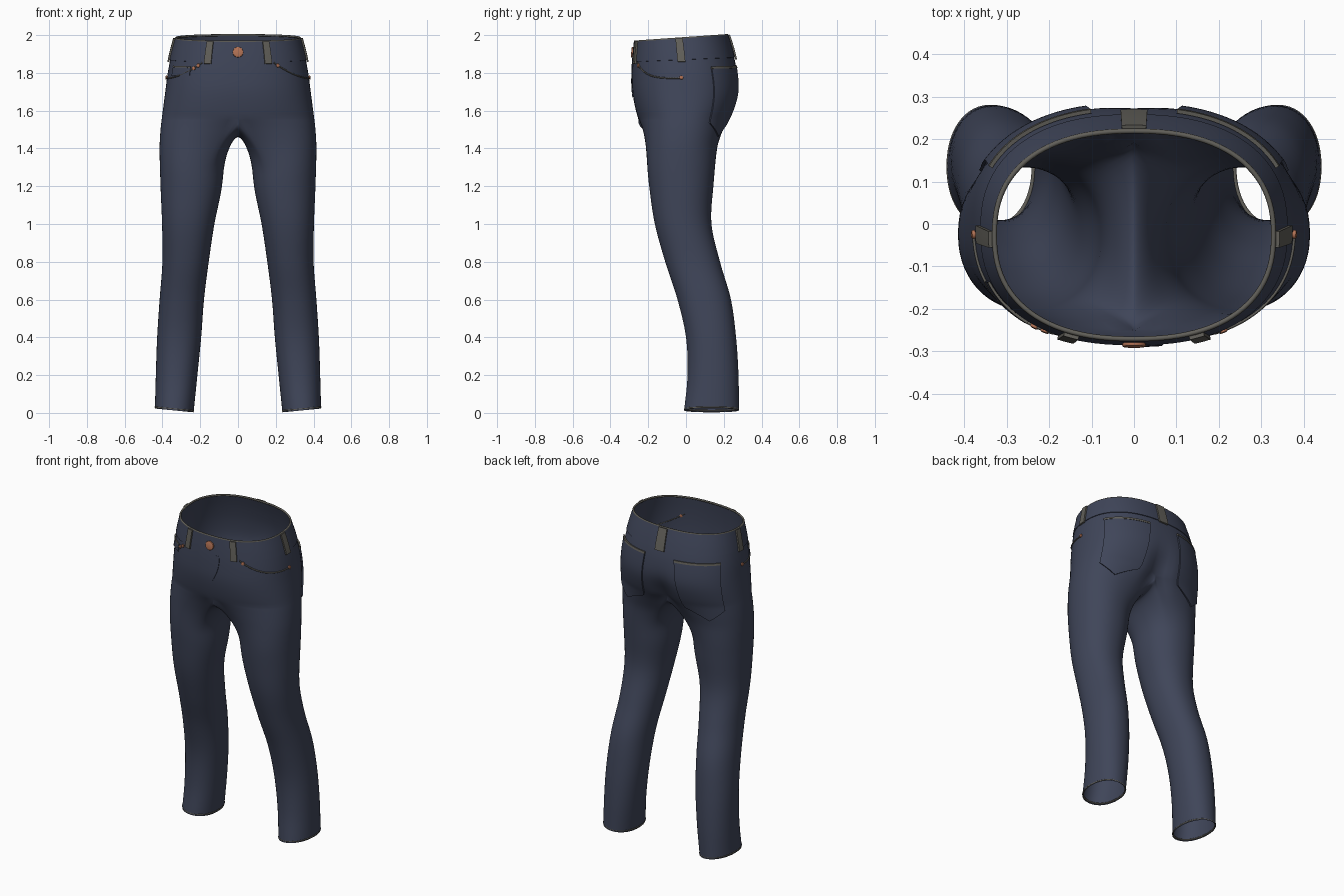
import bpy, bmesh, math
from mathutils import Vector

if "Cube" in bpy.data.objects:
    bpy.data.objects.remove(bpy.data.objects["Cube"])

def material(name, rgb):
    m = bpy.data.materials.new(name)
    m.diffuse_color = (*rgb, 1)
    m.use_nodes = True
    m.node_tree.nodes["Principled BSDF"].inputs["Base Color"].default_value = m.diffuse_color
    return m

DENIM = material("denim blue", (0.05, 0.06, 0.10))
TRIM = material("grey trim", (0.12, 0.115, 0.10))
COPPER = material("copper", (0.45, 0.17, 0.09))

# Body profile: height, inner x, outer x, front y, back y
ROWS = [(0.003, .235, .44, -.01, .28), (.2, .215, .435, .008, .278), (.4, .195, .428, 0, .265),
        (.6, .18, .415, -.045, .238), (.8, .155, .40, -.11, .18), (1.0, .125, .402, -.165, .135),
        (1.2, .085, .41, -.195, .145), (1.4, .07, .415, -.215, .168), (1.5, .07, .41, -.235, .203),
        (1.6, .07, .398, -.265, .25), (1.7, .07, .385, -.283, .276), (1.8, .07, .372, -.285, .27),
        (1.9, .07, .352, -.28, .247), (1.985, .07, .33, -.272, .22)]
SPLIT, BLEND, TOP = 1.56, 0.30, 1.985

def section(z):
    """Smoothly interpolate the body profile at a height."""
    n = len(ROWS)
    i = max(k for k in range(n - 1) if k == 0 or ROWS[k][0] <= z)
    a, b = ROWS[i], ROWS[i + 1]
    p, q = ROWS[max(i - 1, 0)], ROWS[min(i + 2, n - 1)]
    h = b[0] - a[0]
    t = (z - a[0]) / h
    out = []
    for c in range(1, 5):
        m0 = (b[c] - p[c]) / (b[0] - p[0]) * h
        m1 = (q[c] - a[c]) / (q[0] - a[0]) * h
        out.append((2*t**3 - 3*t*t + 1) * a[c] + (t**3 - 2*t*t + t) * m0
                   + (3*t*t - 2*t**3) * b[c] + (t**3 - t*t) * m1)
    return out

def power(v, e):
    return math.copysign(abs(v) ** e, v)

def hip_point(u, z):
    """Half hip outline, front centre (u=0) to back centre (u=1)."""
    _, xo, yf, yb = section(z)
    a = math.pi * (u - 0.5)
    x = xo * max(math.cos(a), 0) ** (2 / 2.35) if 0 < u < 1 else 0
    y = (yf + yb) / 2 + (yb - yf) / 2 * power(math.sin(a), 2 / 2.35)
    if u > 0.5:
        y -= 0.04 * math.exp(-(x / .06) ** 2) * math.exp(-((z - 1.56) / .12) ** 2)
    return x, y

def leg_point(a, z):
    xi, xo, yf, yb = section(z)
    return ((xi + xo) / 2 + (xo - xi) / 2 * power(math.cos(a), 2 / 2.15),
            (yf + yb) / 2 + (yb - yf) / 2 * power(math.sin(a), 2 / 2.15))

CORNER = math.radians(125)

def blend(z):
    s = min(max((SPLIT - z) / BLEND, 0), 1)
    return s, math.sin(math.pi / 2 * s)

def surface(u, z):
    """Outer surface of the +x half."""
    _, w = blend(z)
    hx, hy = hip_point(u, z)
    lx, ly = leg_point(CORNER * (2 * u - 1), z)
    x, y = hx + (lx - hx) * w, hy + (ly - hy) * w
    tilt = min(max((z - 1.7) / 0.28, 0), 1.0)
    hem = max(0, 1 - z / 0.12)
    return Vector((x, y, z + tilt * .07 * y + hem * .1 * (x - .235)))

def inner_surface(v, z):
    """Inner leg surface, back corner (v=0) to front corner (v=1)."""
    s, w = blend(z)
    y0, y1 = hip_point(1, z)[1], hip_point(0, z)[1]
    hy = (y0 + y1) / 2 + (y0 - y1) / 2 * math.cos(math.pi * v)
    lx, ly = leg_point(CORNER + v * (2 * math.pi - 2 * CORNER), z)
    mid = 1.46 - (1.46 - SPLIT + BLEND) * s ** 1.6 if s < 1 else z
    hem = max(0, 1 - z / 0.12)
    zz = z + (mid - z) * math.sin(math.pi * v) ** 0.7
    x = lx * w
    return Vector((x, hy + (ly - hy) * w, zz + hem * .1 * (x - .235)))

def offset_point(u, z, off):
    e = 0.004
    du = surface(min(u + e, 1), z) - surface(max(u - e, 0), z)
    dz = surface(u, min(z + e, TOP)) - surface(u, z - e)
    n = du.cross(dz)
    if u < .001 or u > .999:
        n.x = 0
    return surface(u, z) + n.normalized() * off

def finish(ob, mat, angle=40):
    ob.data.materials.append(mat)
    bpy.ops.object.select_all(action='DESELECT')
    bpy.context.view_layer.objects.active = ob
    ob.select_set(True)
    for m in list(ob.modifiers):
        bpy.ops.object.modifier_apply(modifier=m.name)
    bpy.ops.object.shade_smooth_by_angle(angle=math.radians(angle))
    return ob

def new_object(name, data):
    ob = bpy.data.objects.new(name, data)
    bpy.context.collection.objects.link(ob)
    return ob

def patch(name, f, ns, nt, mat, off=0.001, thick=0.006, sides=(1, -1)):
    """Thin plate lying on the body; f maps (s,t) to (u,z)."""
    me = bpy.data.meshes.new(name)
    vs, fs = [], []
    for sx in sides:
        b = len(vs)
        for i in range(ns + 1):
            for j in range(nt + 1):
                p = offset_point(*f(i / ns, j / nt), off)
                vs.append((p.x * sx, p.y, p.z))
        for i in range(ns):
            for j in range(nt):
                k = b + i * (nt + 1) + j
                q = (k, k + 1, k + nt + 2, k + nt + 1)
                fs.append(q if sx > 0 else q[::-1])
    me.from_pydata(vs, [], fs)
    bm = bmesh.new()
    bm.from_mesh(me)
    bmesh.ops.remove_doubles(bm, verts=bm.verts, dist=1e-4)
    bm.to_mesh(me)
    ob = new_object(name, me)
    m = ob.modifiers.new("thickness", 'SOLIDIFY')
    m.thickness, m.offset = thick, 1
    return finish(ob, mat)

def tube(name, pts, r, mat, closed=False):
    cu = bpy.data.curves.new(name, 'CURVE')
    cu.dimensions, cu.bevel_depth, cu.bevel_resolution = '3D', r, 1
    sp = cu.splines.new('POLY')
    sp.points.add(len(pts) - 1)
    for q, p in zip(sp.points, pts):
        q.co = (*p, 1)
    sp.use_cyclic_u = closed
    cu.materials.append(mat)
    return new_object(name, cu)

def rivet(name, p, n, r, depth):
    bpy.ops.mesh.primitive_cylinder_add(vertices=20, radius=r, depth=depth, location=p)
    ob = bpy.context.object
    ob.name = name
    ob.rotation_euler = n.to_track_quat('Z', 'Y').to_euler()
    b = ob.modifiers.new("round", 'BEVEL')
    b.width, b.segments = depth * .3, 2
    finish(ob, COPPER)

def flip(p, sx):
    return Vector((p.x * sx, p.y, p.z))

# Trouser body: hips and both legs
M, K = 40, 18
bm = bmesh.new()
hip_z = [TOP - (TOP - SPLIT) * i / 18 for i in range(19)]
leg_z = [SPLIT - BLEND * (i / 14) ** 1.3 for i in range(15)]
leg_z += [1.26 - (1.26 - .003) * i / 36 for i in range(1, 37)]
for sx in (1, -1):
    def skin(zs, ring, closed):
        prev = None
        for z in zs:
            row = [bm.verts.new(flip(p, sx)) for p in ring(z)]
            if prev:
                n = len(row)
                for i in range(n if closed else n - 1):
                    j = (i + 1) % n
                    q = (prev[i], row[i], row[j], prev[j])
                    bm.faces.new(q if sx > 0 else q[::-1])
            prev = row
    skin(hip_z, lambda z: [surface(i / M, z) for i in range(M + 1)], False)
    skin(leg_z, lambda z: [surface(i / M, z) for i in range(M + 1)]
         + [inner_surface(i / K, z) for i in range(1, K)], True)
bmesh.ops.remove_doubles(bm, verts=bm.verts, dist=1e-4)
me = bpy.data.meshes.new("trouser_body")
bm.to_mesh(me)
finish(new_object("trouser_body", me), DENIM, 80)

# Waistband and its grey rim
patch("waistband", lambda s, t: (s, TOP - .115 * t), 48, 4, DENIM, 0, .004)
half = [offset_point(i / 48, TOP, -.001) for i in range(49)]
tube("waist_rim", half + [flip(p, -1) for p in half[-2:0:-1]], .006, TRIM, True)

# Belt loops: front, side, back
for name, u0, u1 in (("front", .107, .143), ("side", .474, .506), ("back", .982, 1)):
    patch(name + "_belt_loops", lambda s, t: (u0 + (u1 - u0) * s, TOP - .002 - .125 * t),
          3, 6, TRIM, .004, .009)

# Back pockets with grey top hem
def back_pocket(s, t):
    bottom = 1.535 - .07 * (1 - abs(2 * s - 1))
    u = .79 + (s - .5) * (.28 - .04 * t)
    return u, 1.825 + (bottom - 1.825) * t
patch("back_pockets", back_pocket, 20, 20, DENIM, .001, .008)
patch("back_pocket_hems", lambda s, t: (.65 + .28 * s, 1.828 - .012 * t), 20, 1, TRIM, .002, .009)

# Front pocket edges
def pocket_edge(t):
    return .155 + .335 * t, 1.865 - .092 * (1 - (1 - t) ** 3)
for sx, side in ((1, "left"), (-1, "right")):
    pts = [flip(offset_point(*pocket_edge(i / 24), .002), sx) for i in range(25)]
    tube(side + "_front_pocket_edge", pts, .004, TRIM)
    # Rivets at both ends of the pocket
    spots = [(.175, 1.848), (.487, 1.775)] + ([(.20, 1.832)] if sx < 0 else [])
    for u, z in spots:
        p = offset_point(u, z, .003)
        rivet(side + "_pocket_rivet", flip(p, sx), flip(p - surface(u, z), sx), .010, .010)

# Coin pocket on the wearer's right
patch("coin_pocket", lambda s, t: (.22 + .15 * s, 1.84 - .05 * t), 8, 3, DENIM, .001, .004, (-1,))
patch("coin_pocket_hem", lambda s, t: (.22 + .15 * s, 1.842 - .008 * t), 8, 1, TRIM, .001, .006, (-1,))

# Fly flap and button
patch("fly_flap", lambda s, t: (.045 * s * (1 - t * t), 1.87 - .2 * t), 4, 10, DENIM, .0005, .004, (1,))
p = offset_point(0, 1.925, .006)
rivet("waist_button", p, p - surface(0, 1.925), .028, .012)

# Leg hems
z = .012
ring = [surface(i / M, z) for i in range(M + 1)] + [inner_surface(i / K, z) for i in range(1, K)]
for sx, side in ((1, "left"), (-1, "right")):
    c = sum(ring, Vector()) / len(ring)
    tube(side + "_leg_hem", [flip(c + (q - c) * .975, sx) for q in ring], .005, TRIM, True)
